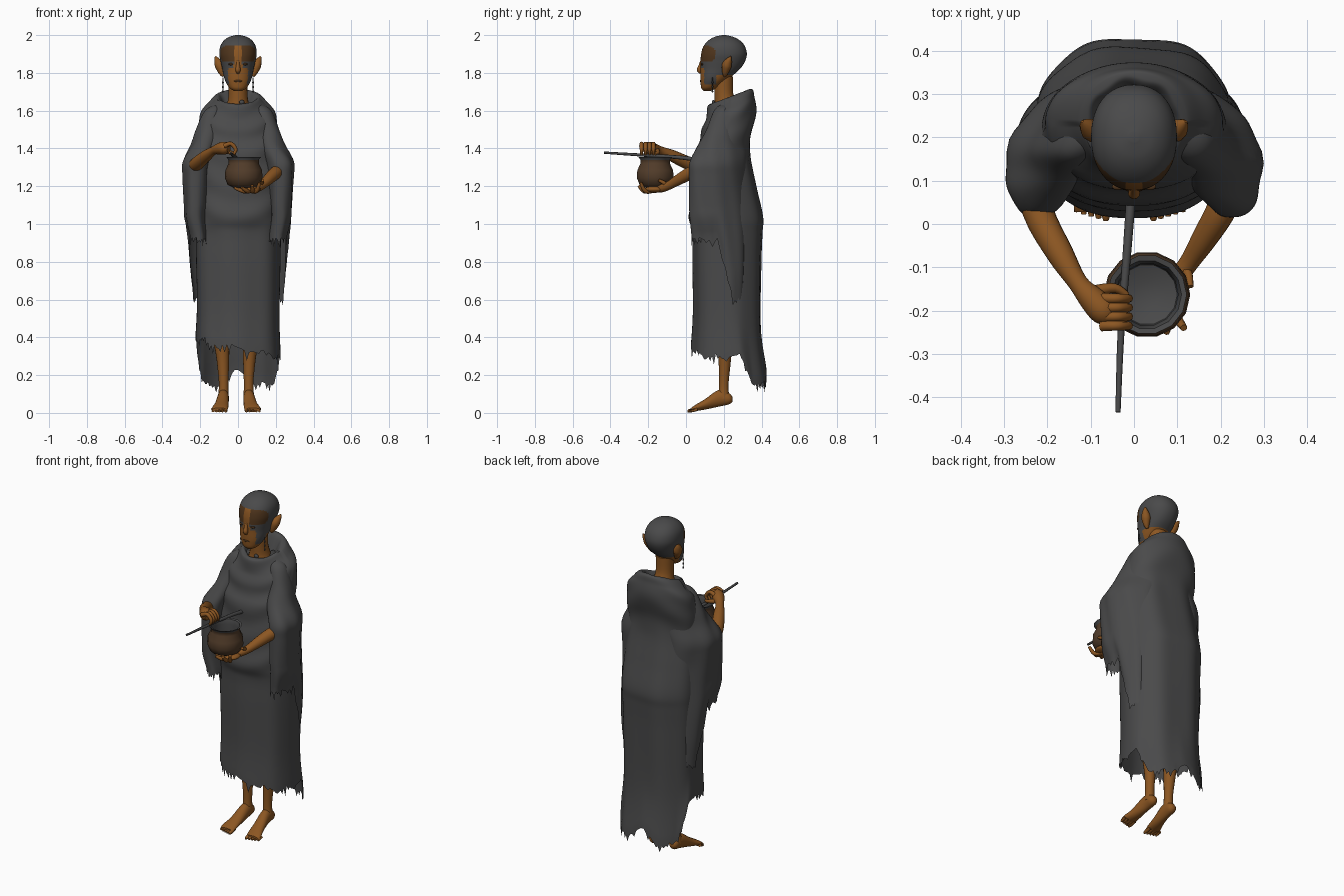
import bpy, bmesh, math, random
from mathutils import Vector

random.seed(4)
cube = bpy.data.objects.get("Cube")
if cube:
    bpy.data.objects.remove(cube, do_unlink=True)


def material(name, rgb):
    m = bpy.data.materials.new(name)
    m.use_nodes = True
    m.diffuse_color = (*rgb, 1)
    bsdf = m.node_tree.nodes["Principled BSDF"]
    bsdf.inputs["Base Color"].default_value = (*rgb, 1)
    bsdf.inputs["Roughness"].default_value = 0.9
    return m


CLOTH = material("charcoal grey", (0.068, 0.068, 0.069))
SKIN = material("brown skin", (0.26, 0.093, 0.016))
CLAY = material("dark clay", (0.085, 0.046, 0.023))
UMBER = material("dark umber", (0.080, 0.036, 0.012))
made = []


def spline(rows, n):
    """Catmull-Rom samples through rows of numbers, n steps per span."""
    out = []
    for i in range(len(rows) - 1):
        p0, p1 = rows[max(i - 1, 0)], rows[i]
        p2, p3 = rows[i + 1], rows[min(i + 2, len(rows) - 1)]
        for k in range(n):
            t = k / n
            out.append([0.5 * (2 * b + (c - a) * t + (2 * a - 5 * b + 4 * c - d) * t * t
                               + (3 * b - a - 3 * c + d) * t ** 3)
                        for a, b, c, d in zip(p0, p1, p2, p3)])
    out.append(list(rows[-1]))
    return out


def ramp(v, low, width):
    return min(max((v - low) / width, 0), 1)


def loft(name, rings, mats, caps=(True, True), rule=None):
    """Skin closed rings of points; rule picks a material from a face centre."""
    bm = bmesh.new()
    loops = [[bm.verts.new(p) for p in ring] for ring in rings]
    for a, b in zip(loops, loops[1:]):
        for i in range(len(a)):
            j = (i + 1) % len(a)
            bm.faces.new((a[i], a[j], b[j], b[i]))
    for end, cap in zip((loops[0], loops[-1]), caps):
        if cap:
            bm.faces.new(end)
    bmesh.ops.recalc_face_normals(bm, faces=bm.faces)
    if rule:
        for f in bm.faces:
            f.material_index = rule(f.calc_center_median())
    me = bpy.data.meshes.new(name)
    bm.to_mesh(me)
    bm.free()
    for m in mats:
        me.materials.append(m)
    ob = bpy.data.objects.new(name, me)
    bpy.context.collection.objects.link(ob)
    made.append(ob)
    return ob


def oval(cx, rx, yf, yb, z, n, seg):
    """Horizontal superellipse from front yf to back yb."""
    pts = []
    for i in range(seg):
        a = math.tau * i / seg
        c, s = math.cos(a), math.sin(a)
        pts.append(Vector((cx + rx * math.copysign(abs(c) ** (2 / n), c),
                           (yf + yb) / 2 + (yb - yf) / 2 * math.copysign(abs(s) ** (2 / n), s), z)))
    return pts


def tube(name, rows, mat, seg=10, steps=4):
    """Round limb through rows of x, y, z, radius."""
    pts = spline(rows, steps)
    pos = [Vector(p[:3]) for p in pts]
    u, rings = None, []
    for i, p in enumerate(pos):
        t = (pos[min(i + 1, len(pos) - 1)] - pos[max(i - 1, 0)]).normalized()
        u = t.orthogonal() if u is None else u - t * u.dot(t)
        u.normalize()
        v = t.cross(u)
        rings.append([p + pts[i][3] * (u * math.cos(math.tau * k / seg) + v * math.sin(math.tau * k / seg))
                      for k in range(seg)])
    return loft(name, rings, [mat])


def blob(name, loc, size, mat):
    rings = [oval(0, math.sin(a) * size[0], -math.sin(a) * size[1], math.sin(a) * size[1],
                  -math.cos(a) * size[2], 2, 14)
             for a in [math.pi * (k + 0.15) / 9.3 for k in range(10)]]
    ob = loft(name, rings, [mat])
    ob.location = loc


def stretch(z, top, bottom, hem):
    return z if z >= top else top - (top - z) * (top - hem) / (top - bottom)


def ragged(i):
    return random.uniform(0, 0.055) if i % 2 else random.uniform(0, 0.02)


# Robe: tilted collar rolled inward, swagged folds, torn hem lowest at the back corners
levels = [(.3, .225, .03, .43), (.5, .218, .04, .398), (.8, .223, .037, .40), (.95, .226, .036, .405),
          (1.04, .23, .018, .408), (1.2, .225, .035, .372), (1.38, .214, .05, .338), (1.5, .212, .08, .355),
          (1.58, .198, .095, .374), (1.635, .152, .105, .365), (1.67, .118, .122, .345),
          (1.662, .095, .145, .32), (1.59, .06, .165, .28)]
robe = []
for k, (z, rx, yf, yb) in enumerate(spline(levels, 7)):
    ring = oval(0, rx, yf, yb, z, 2.35 - 0.35 * ramp(z, 1.52, 0.1), 120)
    for i, p in enumerate(ring):
        c, s = math.cos(math.tau * i / 120), math.sin(math.tau * i / 120)
        back = ramp(s, 0.25, 0.35)
        hem = (0.35 - 0.05 * c) * (1 - back) + (0.225 - 0.07 * abs(2 * s * c)) * back + 0.014 * math.sin(i * 0.45)
        p.z = stretch(z, 0.8, 0.3, hem) + 0.38 * (p.y - 0.23) * ramp(z, 1.4, 0.2)
        if k == 0:
            p.z -= ragged(i)
        # soft cloth folds: swags above the waist, upright creases below
        swag = math.sin(38 * (z - 2.2 * p.x ** 2 * (1 if s < 0 else -1)))
        high = ramp(z, 0.95, 0.1) if s < 0 else ramp(z, 1.35, 0.15)
        high *= 1 if k < 71 else 0
        fold = (0.005 + 0.003 * ramp(z, 1.5, 0.1)) * swag * high
        fold += 0.004 * math.sin(7 * math.tau * i / 120 + z) * (1 - high)
        p.x += fold * c * 0.6
        p.y += fold * s
    robe.append(ring)
loft("robe", robe, [CLOTH], caps=(False, False))

# Wide hanging sleeves, swept inward at the back to merge with the robe
cut = [(.75, .208, .047, .03, .30), (.95, .225, .056, .02, .31), (1.1, .225, .06, .016, .315),
       (1.25, .226, .068, .016, .32), (1.33, .22, .074, .02, .32), (1.42, .18, .072, .065, .325),
       (1.50, .16, .069, .108, .335), (1.60, .132, .06, .148, .32), (1.635, .11, .03, .19, .28)]
for side, label in ((1, "left"), (-1, "right")):
    sleeve = []
    for k, (z, cx, rx, yf, yb) in enumerate(spline(cut, 5)):
        ring = oval(side * cx, rx, yf, yb, z, 2.6 - 0.4 * ramp(z, 1.35, 0.1), 56)
        for i, p in enumerate(ring):
            p.x -= side * (0.03 + 0.065 * ramp(z, 0.85, 0.35)) * ramp(p.y, 0.15, 0.17) ** 1.6
            p.x += 0.003 * math.sin(p.y * 60 + z * 9)
            p.z = stretch(z, 1.1, 0.75, 0.93 - 0.32 * ramp(p.y, 0.165, 0.085)) - (ragged(i) if k == 0 else 0)
        sleeve.append(ring)
    loft(label + "_sleeve", sleeve, [CLOTH], caps=(False, True))

# Head: cropped hair cap, painted brow and cheek areas
skull = [(1.705, .022, .092, .13), (1.72, .045, .081, .165), (1.75, .064, .077, .205), (1.78, .075, .076, .24),
         (1.82, .083, .077, .285), (1.86, .092, .077, .312), (1.90, .099, .08, .322), (1.94, .094, .092, .312),
         (1.97, .076, .117, .288), (1.99, .048, .15, .252), (2.0, .012, .19, .212)]


def face_paint(c):
    x = abs(c.x)
    if c.y > 0.16:
        return 1 if c.z > 1.79 else 0
    if c.z > 1.862:
        brow = ((c.y - 0.10) / 0.058) ** 2 + ((c.z - 1.898) / 0.048) ** 2 < 1
        return 1 if not brow else 2 if x > 0.02 else 0
    if c.y > 0.096 and c.z > 1.738:
        return 1
    return 1 if c.z > 1.825 and x > 0.022 else 0


loft("head", [oval(0, rx, yf, yb, z, 2.2, 72) for z, rx, yf, yb in spline(skull, 8)],
     [SKIN, CLOTH, UMBER], rule=face_paint)
tube("neck", [(0, .21, 1.56, .085), (0, .208, 1.63, .06), (0, .20, 1.69, .05), (0, .198, 1.78, .052)], SKIN, 18)
tube("nose", [(0, .086, 1.875, .006), (0, .077, 1.84, .010), (0, .071, 1.815, .014), (0, .08, 1.80, .008)], SKIN)
blob("lips", (0, .081, 1.757), (.022, .008, .007), UMBER)
blob("pendant", (.02, .145, 1.645), (.014, .008, .012), CLOTH)
for side, label in ((1, "left"), (-1, "right")):
    blob(label + "_eye", (side * .037, .086, 1.846), (.014, .008, .006), UMBER)
    tube(label + "_ear", [(side * .078, .205, 1.782, .008), (side * .087, .208, 1.805, .018),
                          (side * .097, .216, 1.84, .026), (side * .111, .228, 1.868, .016),
                          (side * .120, .237, 1.887, .003)], SKIN)
    tube(label + "_earring", [(side * .08, .14, 1.775, .002), (side * .08, .14, 1.70, .002)], CLOTH, 6, 1)
    for k in range(3):
        blob(label + "_earring_bead", (side * .08, .14, 1.75 - .024 * k), (.005, .005, .007), CLOTH)

    # Legs and bare feet with lifted heels, standing slightly to the right
    off = -.01
    tube(label + "_leg", [(off + side * .068, .20, .075, .03), (off + side * .066, .20, .15, .025),
                          (off + side * .07, .205, .28, .033), (off + side * .08, .205, .45, .047),
                          (off + side * .09, .20, .8, .06)], SKIN, 16)
    sole = [(.066, .246, .072, .012, .012), (.067, .228, .075, .027, .03), (.068, .175, .078, .030, .045),
            (.076, .10, .045, .036, .028), (.085, .05, .026, .043, .017), (.087, .028, .016, .040, .011)]
    loft(label + "_foot", [[Vector((off + side * cx + rx * math.cos(math.tau * i / 18), y,
                                    z + rz * math.sin(math.tau * i / 18))) for i in range(18)]
                           for cx, y, z, rx, rz in spline(sole, 4)], [SKIN])
    for k in range(5):
        x = off + side * (.055 + .017 * k)
        y = .008 + .005 * k
        tube(label + "_toe", [(x, .06, .02, .010), (x, y + .015, .012, .010 - .001 * k), (x, y, .009, .006)], SKIN, 8, 3)

# Right arm and hand, curled round the stirring stick
tube("right_arm", [(-.235, .13, 1.295, .036), (-.222, .03, 1.315, .036), (-.17, -.07, 1.36, .031),
                   (-.13, -.135, 1.388, .023), (-.10, -.17, 1.398, .03), (-.07, -.20, 1.402, .034),
                   (-.048, -.212, 1.40, .022)], SKIN, 16)
for k in range(4):
    y = -.172 - .021 * k
    tube("right_finger", [(-.075, y, 1.412, .013), (-.038, y, 1.425, .011), (-.012, y, 1.395, .010),
                          (-.024, y, 1.368, .007)], SKIN, 8)
tube("right_thumb", [(-.09, -.155, 1.39, .014), (-.045, -.148, 1.38, .011), (-.016, -.165, 1.37, .008)], SKIN, 8)

# Left arm and hand, cupped under the pot
tube("left_arm", [(.235, .13, 1.28, .036), (.205, .04, 1.275, .035), (.165, -.03, 1.24, .030),
                  (.13, -.085, 1.207, .023), (.10, -.125, 1.19, .022), (.075, -.15, 1.186, .016)], SKIN, 16)
blob("left_palm", (.07, -.165, 1.183), (.052, .058, .018), SKIN)
for tip in ((.115, -.24, 1.22), (.075, -.25, 1.203), (.02, -.24, 1.193), (-.02, -.20, 1.193)):
    tube("left_finger", [(.07, -.17, 1.18, .014), ((tip[0] + .08) / 2, (tip[1] - .19) / 2, 1.174, .012),
                         (*tip, .008)], SKIN, 8)
tube("left_thumb", [(.10, -.115, 1.19, .016), (.122, -.11, 1.212, .012), (.13, -.145, 1.232, .008)], SKIN, 8)

# Cooking pot, hollow with a grey lip and inside
profile = [(.05, 1.19), (.085, 1.208), (.1, 1.245), (.097, 1.285), (.08, 1.32), (.080, 1.34), (.092, 1.355),
           (.08, 1.352), (.072, 1.325), (.082, 1.28), (.07, 1.22), (.03, 1.205)]
pot = [oval(.03, r, -.163 - r, -.163 + r, z, 2, 14) for r, z in profile]


def pot_paint(c):
    r = math.hypot(c.x - .03, c.y + .163)
    inside = r < .0765 and c.z > 1.27 and c.z < 1.32 or r < .075 and c.z > 1.215 or r < .055 and c.z > 1.2
    return 1 if inside or c.z > 1.345 else 0


loft("pot", pot, [CLAY, CLOTH], rule=pot_paint)

# Stirring stick lying across the pot
tube("stirring_stick", [(-.037, -.435, 1.378, .006), (-.03, -.25, 1.366, .008), (-.015, -.05, 1.354, .010),
                        (-.008, .045, 1.342, .011)], CLOTH, 8)

# Smooth shading with crisp edges
bpy.ops.object.select_all(action='DESELECT')
for ob in made:
    ob.select_set(True)
bpy.context.view_layer.objects.active = made[0]
bpy.ops.object.shade_smooth_by_angle(angle=math.radians(50))
